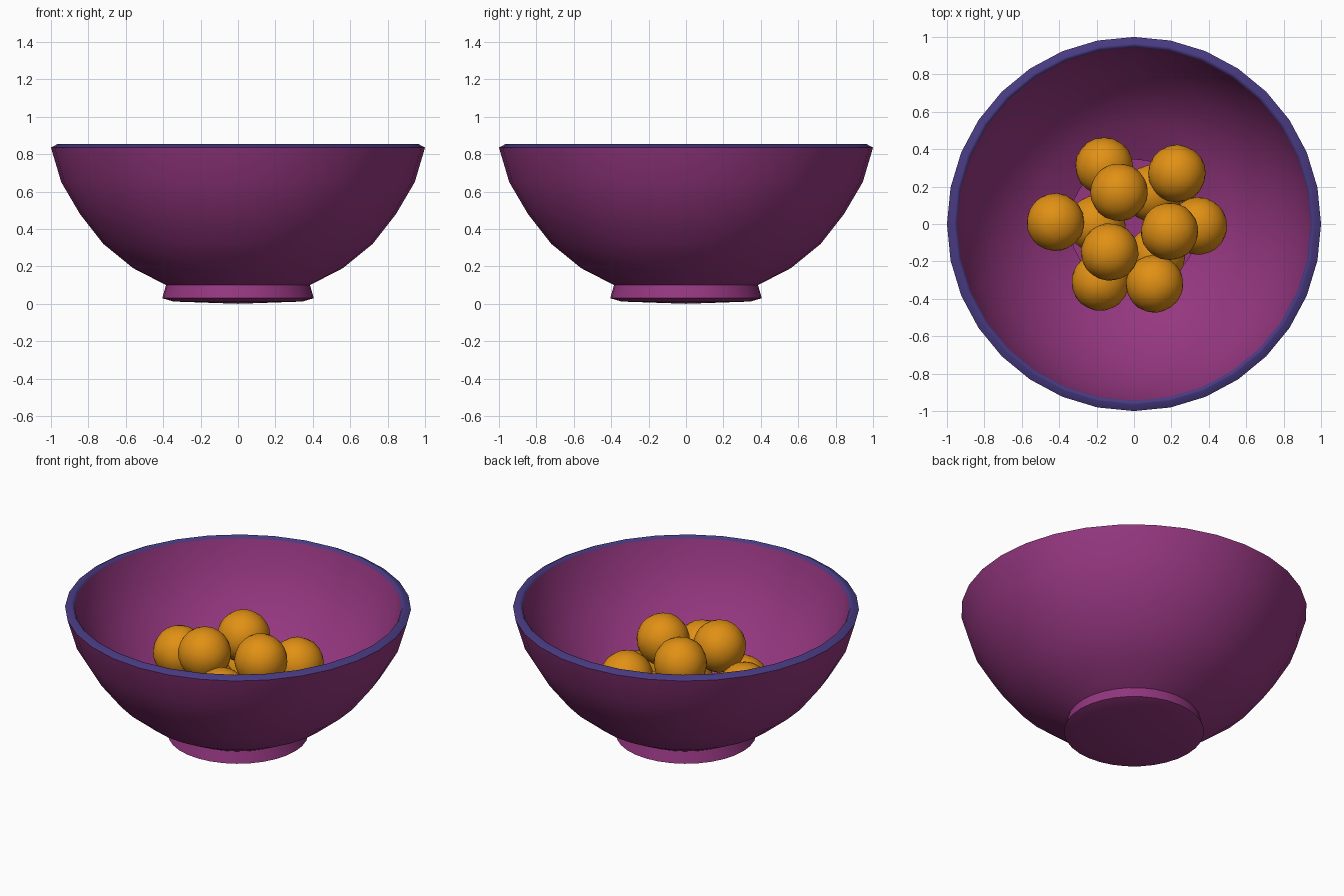
import bpy, bmesh, math, random
from mathutils import Matrix

if "Cube" in bpy.data.objects:
    bpy.data.objects.remove(bpy.data.objects["Cube"])

random.seed(4)


def material(name, rgb):
    m = bpy.data.materials.new(name)
    m.diffuse_color = (*rgb, 1)
    m.use_nodes = True
    m.node_tree.nodes["Principled BSDF"].inputs["Base Color"].default_value = m.diffuse_color
    return m


PURPLE = material("bowl_purple", (0.30, 0.038, 0.216))
INDIGO = material("rim_indigo", (0.065, 0.042, 0.22))
ORANGE = material("fruit_orange", (0.75, 0.28, 0.007))


def finish(name, bm, mat, angle):
    me = bpy.data.meshes.new(name)
    bm.to_mesh(me)
    bm.free()
    me.materials.append(mat)
    me.shade_smooth()
    me.set_sharp_from_angle(angle=math.radians(angle))
    ob = bpy.data.objects.new(name, me)
    bpy.context.collection.objects.link(ob)
    return ob


def lathe(name, profile, mat, angle, sides=32):
    """Spin an (r, z) profile around the z axis."""
    bm = bmesh.new()
    verts = [bm.verts.new((r, 0, z)) for r, z in profile]
    edges = [bm.edges.new(p) for p in zip(verts, verts[1:])]
    bmesh.ops.spin(bm, geom=verts + edges, cent=(0, 0, 0), axis=(0, 0, 1),
                   angle=2 * math.pi, steps=sides, use_merge=False)
    bmesh.ops.remove_doubles(bm, verts=bm.verts, dist=1e-4)
    bmesh.ops.recalc_face_normals(bm, faces=bm.faces)
    return finish(name, bm, mat, angle)


# Bowl: underside, foot and outer wall, then inner wall down to the floor
outer = [(0, 0), (0.345, 0.012), (0.405, 0.03), (0.385, 0.1), (0.56, 0.19),
         (0.72, 0.32), (0.845, 0.48), (0.945, 0.65), (1.0, 0.835)]
inner = [(0.945, 0.84), (0.897, 0.665), (0.80, 0.505), (0.685, 0.355),
         (0.535, 0.235), (0.345, 0.13), (0.355, 0.055), (0, 0.05)]
# Open at the top; the rim closes it
rim = [outer[-1], (0.965, 0.854), (0.955, 0.854), inner[0]]
lathe("bowl", outer + inner, PURPLE, 60)
lathe("rim", rim, INDIGO, 60)

# Fruit pile: six on the floor, three wedged on the wall, three on top
bottom = [(-0.16, 0.31), (0.345, -0.01), (-0.18, -0.31),
          (-0.20, 0.0), (0.10, 0.165), (0.12, -0.17)]
middle = [(-0.42, 0.01), (0.23, 0.27), (0.11, -0.32)]
top = [(-0.08, 0.17), (0.19, -0.04), (-0.13, -0.15)]
spots = ([(x, y, 0.30) for x, y in bottom] + [(x, y, 0.44) for x, y in middle]
         + [(x, y, 0.57) for x, y in top])

for i, spot in enumerate(spots):
    bm = bmesh.new()
    bmesh.ops.create_icosphere(bm, subdivisions=3, radius=0.154)
    for v in bm.verts:
        v.co *= random.uniform(0.99, 1.01)
    spin = Matrix.Rotation(i * 1.3, 4, "Z") @ Matrix.Rotation(i * 0.9, 4, "X")
    bmesh.ops.transform(bm, matrix=Matrix.Translation(spot) @ spin, verts=bm.verts)
    finish(f"fruit_{i + 1}", bm, ORANGE, 28)
